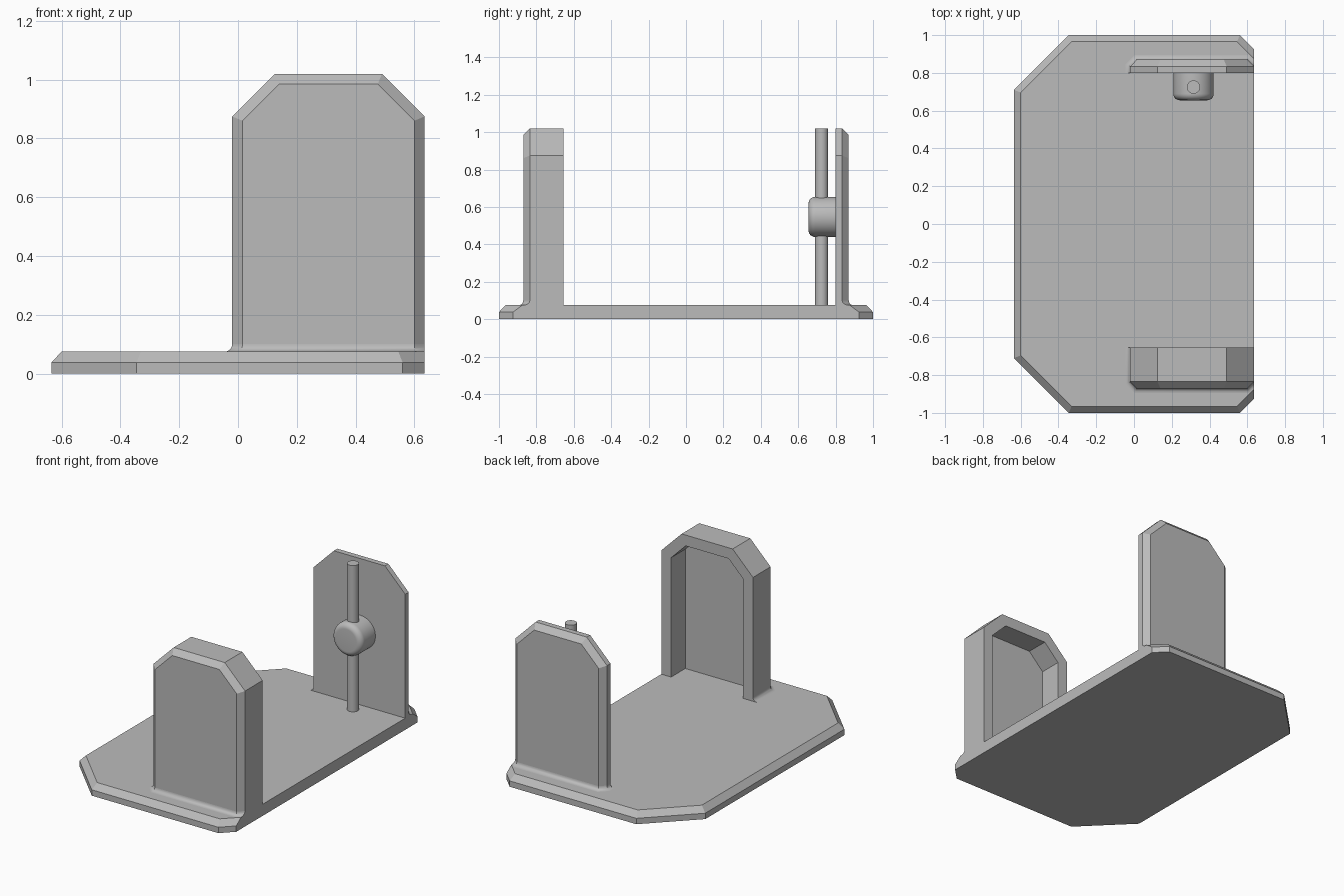
import bpy, bmesh, math
from mathutils import Vector

cube = bpy.data.objects.get("Cube")
if cube:
    bpy.data.objects.remove(cube, do_unlink=True)

grey = bpy.data.materials.new("plain_grey")
grey.use_nodes = True
colour = (0.5, 0.5, 0.5, 1)
grey.diffuse_color = colour
grey.node_tree.nodes["Principled BSDF"].inputs["Base Color"].default_value = colour


def inset(poly, dists):
    """Move each edge of a counter-clockwise outline inward by its own distance."""
    n = len(poly)
    lines = []
    for i in range(n):
        a, b = Vector(poly[i]), Vector(poly[(i + 1) % n])
        d = (b - a).normalized()
        lines.append((a + Vector((-d.y, d.x)) * dists[i], d))
    out = []
    for i in range(n):
        (p, d), (q, e) = lines[i - 1], lines[i]
        t = (q - p).cross(e) / d.cross(e)
        out.append(tuple(p + d * t))
    return out


def loft(name, rings, smooth=False):
    """Skin a stack of equal rings and cap both ends."""
    bm = bmesh.new()
    rows = [[bm.verts.new(p) for p in ring] for ring in rings]
    n = len(rows[0])
    for r, s in zip(rows, rows[1:]):
        for i in range(n):
            j = (i + 1) % n
            bm.faces.new((r[i], r[j], s[j], s[i]))
    bm.faces.new(rows[0])
    bm.faces.new(rows[-1])
    bmesh.ops.recalc_face_normals(bm, faces=bm.faces)
    mesh = bpy.data.meshes.new(name)
    bm.to_mesh(mesh)
    bm.free()
    mesh.materials.append(grey)
    ob = bpy.data.objects.new(name, mesh)
    bpy.context.collection.objects.link(ob)
    if smooth:
        bpy.ops.object.select_all(action="DESELECT")
        ob.select_set(True)
        bpy.context.view_layer.objects.active = ob
        bpy.ops.object.shade_smooth_by_angle(angle=math.radians(35))
    return ob


RIGHT, LEFT, TOP, C = 0.635, -0.02, 1.02, 0.035
DECK = 0.075

# Base plate, chamfered on top everywhere but the straight +x side
half = [(-0.635, -0.71), (-0.345, -1), (0.56, -1), (RIGHT, -0.925)]
plan = half + [(x, -y) for x, y in reversed(half)]
top = inset(plan, [0 if i == 3 else C for i in range(8)])
loft("base_plate", [[(x, y, z) for x, y in ring]
                    for ring, z in ((plan, 0), (plan, 0.038), (top, DECK))])

# Upright walls: arch outline in x and z, first edge is the buried foot
arch = [(LEFT, 0.04), (RIGHT, 0.04), (RIGHT, 0.875), (0.49, TOP), (0.125, TOP), (LEFT, 0.875)]
face = inset(arch, [0] + [C] * 5)
pocket = inset(arch, [0.02] + [0.07] * 5)


def wall(name, layers):
    loft(name, [[(x, y, z) for x, z in ring] for ring, y in layers])


wall("front_wall", [(face, -0.87), (arch, -0.835), (arch, -0.655),
                    (pocket, -0.655), (pocket, -0.80)])
wall("back_wall", [(face, 0.87), (arch, 0.835), (arch, 0.80)])

# Small fillets where the outer sides of the walls meet the base
R = 0.025
section = [(-0.01, DECK + R), (-0.01, DECK - 0.01), (R, DECK - 0.01)]
for k in range(7):
    a = math.pi / 2 * k / 6
    section.append((R * (1 - math.sin(a)), DECK + R * (1 - math.cos(a))))


def fillet(name, inner, side):
    foot = [(LEFT, -inner), (LEFT, -0.835), (LEFT + C, -0.87),
            (RIGHT - C, -0.87), (RIGHT, -0.835), (RIGHT, -inner)]
    loops = [(inset(foot, [-o] * 4 + [0, 0]), z) for o, z in section]
    loft(name, [[(p[i][0], p[i][1] * side, z) for p, z in loops] for i in range(5)], True)


fillet("front_wall_fillet", 0.655, 1)
fillet("back_wall_fillet", 0.80, -1)

# Knob with rounded rim, and the upright rod passing through it
KX, KZ = 0.315, 0.547


def circle(r, n=48):
    return [(r * math.cos(2 * math.pi * i / n), r * math.sin(2 * math.pi * i / n))
            for i in range(n)]


rim = [(0.107, 0.805)]
for k in range(9):
    a = math.pi / 2 * k / 8
    rim.append((0.072 + C * math.cos(a), 0.69 - C * math.sin(a)))
loft("knob", [[(KX + u, y, KZ + v) for u, v in circle(r)] for r, y in rim], True)
loft("rod", [[(KX + u, 0.725 + v, z) for u, v in circle(C)] for z in (0.07, TOP)], True)
